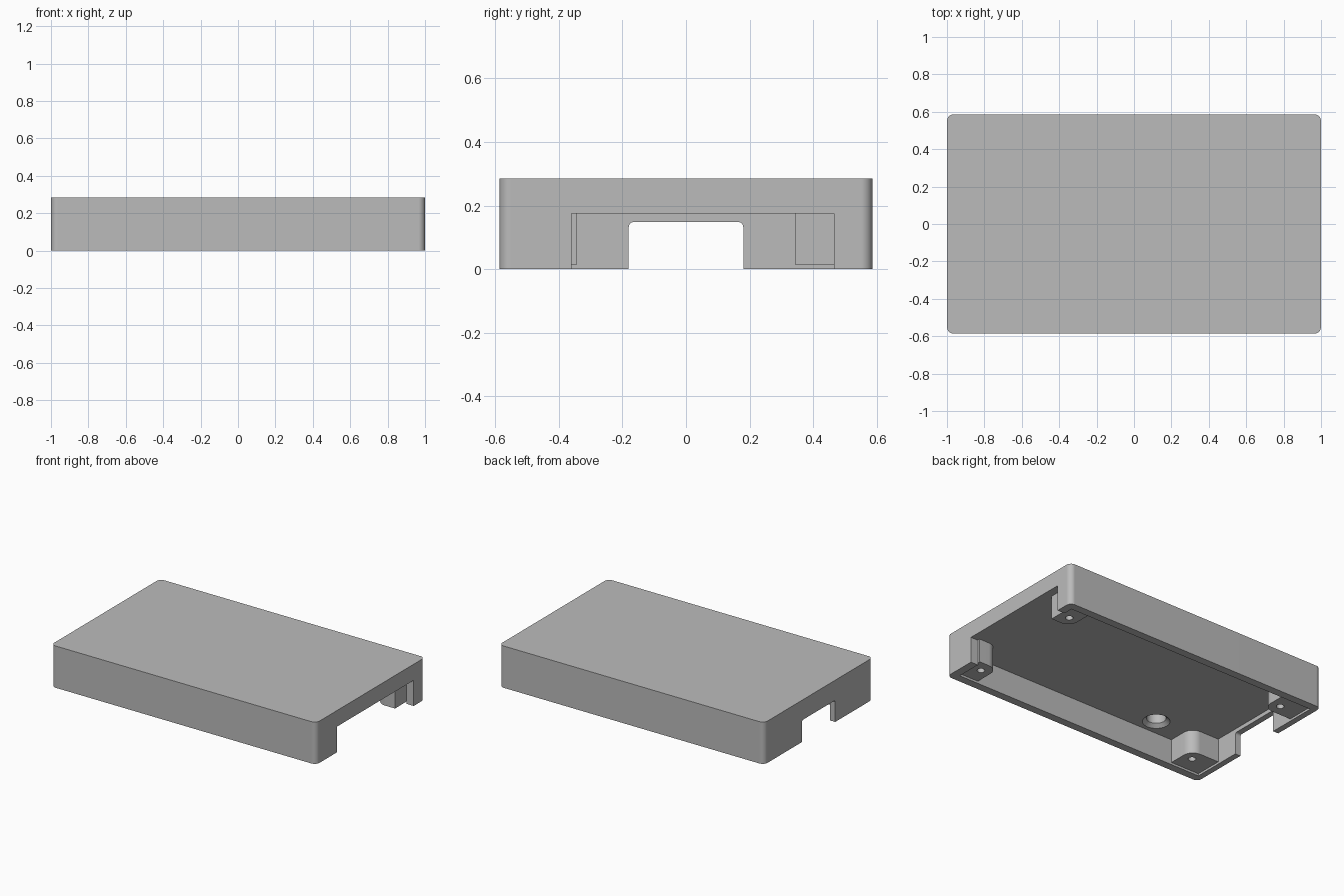
import bpy, bmesh, math

if "Cube" in bpy.data.objects:
    bpy.data.objects.remove(bpy.data.objects["Cube"], do_unlink=True)

# Single plain grey plastic
grey = bpy.data.materials.new("grey_plastic")
grey.use_nodes = True
COLOUR = (0.5, 0.5, 0.5, 1)
grey.diffuse_color = COLOUR
grey.node_tree.nodes["Principled BSDF"].inputs["Base Color"].default_value = COLOUR


def rounded_rect(u0, u1, v0, v1, radii=(0, 0, 0, 0), steps=8):
    """Counter-clockwise outline; radii start at the low-u low-v corner."""
    points = []
    corners = [(u0, v0, 1, 1), (u1, v0, -1, 1), (u1, v1, -1, -1), (u0, v1, 1, -1)]
    for i, (u, v, su, sv) in enumerate(corners):
        r = radii[i]
        if r == 0:
            points.append((u, v))
            continue
        for k in range(steps + 1):
            a = math.pi * (1 + i / 2 + k / steps / 2)
            points.append((u + su * r + r * math.cos(a), v + sv * r + r * math.sin(a)))
    return points


def add_object(name, bm):
    bmesh.ops.recalc_face_normals(bm, faces=bm.faces)
    mesh = bpy.data.meshes.new(name)
    bm.to_mesh(mesh)
    bm.free()
    mesh.materials.append(grey)
    obj = bpy.data.objects.new(name, mesh)
    bpy.context.collection.objects.link(obj)
    return obj


def loft(name, rings):
    """Capped solid through matching rings of points."""
    bm = bmesh.new()
    loops = [[bm.verts.new(p) for p in ring] for ring in rings]
    n = len(loops[0])
    for low, high in zip(loops, loops[1:]):
        for i in range(n):
            j = (i + 1) % n
            bm.faces.new((low[i], low[j], high[j], high[i]))
    bm.faces.new(loops[0][::-1])
    bm.faces.new(loops[-1])
    return add_object(name, bm)


def prism(name, outline, z0, z1):
    return loft(name, [[(x, y, z) for x, y in outline] for z in (z0, z1)])


def side_prism(name, outline, x0, x1):
    return loft(name, [[(x, y, z) for y, z in outline] for x in (x0, x1)])


def lathe(name, x, y, profile, sides=32):
    angles = [2 * math.pi * i / sides for i in range(sides)]
    return loft(name, [[(x + r * math.cos(a), y + r * math.sin(a), z) for a in angles]
                       for r, z in profile])


def cut(obj, cutter):
    mod = obj.modifiers.new("cut", 'BOOLEAN')
    mod.operation = 'DIFFERENCE'
    mod.solver = 'EXACT'
    mod.object = cutter
    bpy.context.view_layer.objects.active = obj
    bpy.ops.object.modifier_apply(modifier=mod.name)
    bpy.data.objects.remove(cutter, do_unlink=True)


def finish(obj):
    bpy.ops.object.select_all(action='DESELECT')
    obj.select_set(True)
    bpy.context.view_layer.objects.active = obj
    bpy.ops.object.shade_smooth_by_angle(angle=math.radians(30))
    mod = obj.modifiers.new("even_shading", 'WEIGHTED_NORMAL')
    mod.keep_sharp = True


HALF_Y, HEIGHT, CEILING = 0.586, 0.285, 0.175
BACK_X, FRONT_X, IN_Y = -0.96, 0.945, 0.532

# Shell, open underneath
shell = prism("case_shell", rounded_rect(-1, 1, -HALF_Y, HALF_Y, (0.036,) * 4), 0, HEIGHT)
cut(shell, prism("cavity", rounded_rect(BACK_X, FRONT_X, -IN_Y, IN_Y), -0.1, CEILING))

# Wide port opening at one end, small rounded one at the other
cut(shell, side_prism("wide_opening", rounded_rect(-0.36, 0.465, -0.1, CEILING), 0.9, 1.1))
cut(shell, side_prism("small_opening",
                      rounded_rect(-0.18, 0.18, -0.1, 0.148, (0, 0, 0.015, 0.015)), -1.1, -0.9))

# Countersunk blind hole in the ceiling
cut(shell, lathe("countersink", -0.53, -0.42,
                 [(0.085, 0.1), (0.085, CEILING), (0.06, 0.197), (0.06, 0.26)]))
finish(shell)

# Corner screw posts, rounded towards the middle
for end, x0, x1, hole_x in (("left", 0.8, FRONT_X, 0.87), ("right", BACK_X, -0.745, -0.815)):
    for side, s in (("front", -1), ("back", 1)):
        y0, y1 = sorted((s * 0.342, s * (IN_Y + 0.005)))
        radii = [0, 0, 0, 0]
        inner = {(1, 1): 0, (-1, 1): 1, (-1, -1): 2, (1, -1): 3}
        radii[inner[(1 if x0 > 0 else -1, s)]] = 0.07
        post = prism(f"{side}_{end}_screw_post", rounded_rect(x0, x1, y0, y1, radii),
                     0.015, CEILING + 0.005)
        cut(post, lathe("screw_hole", hole_x, s * 0.42, [(0.024, -0.1), (0.024, 0.14)], 20))
        finish(post)
